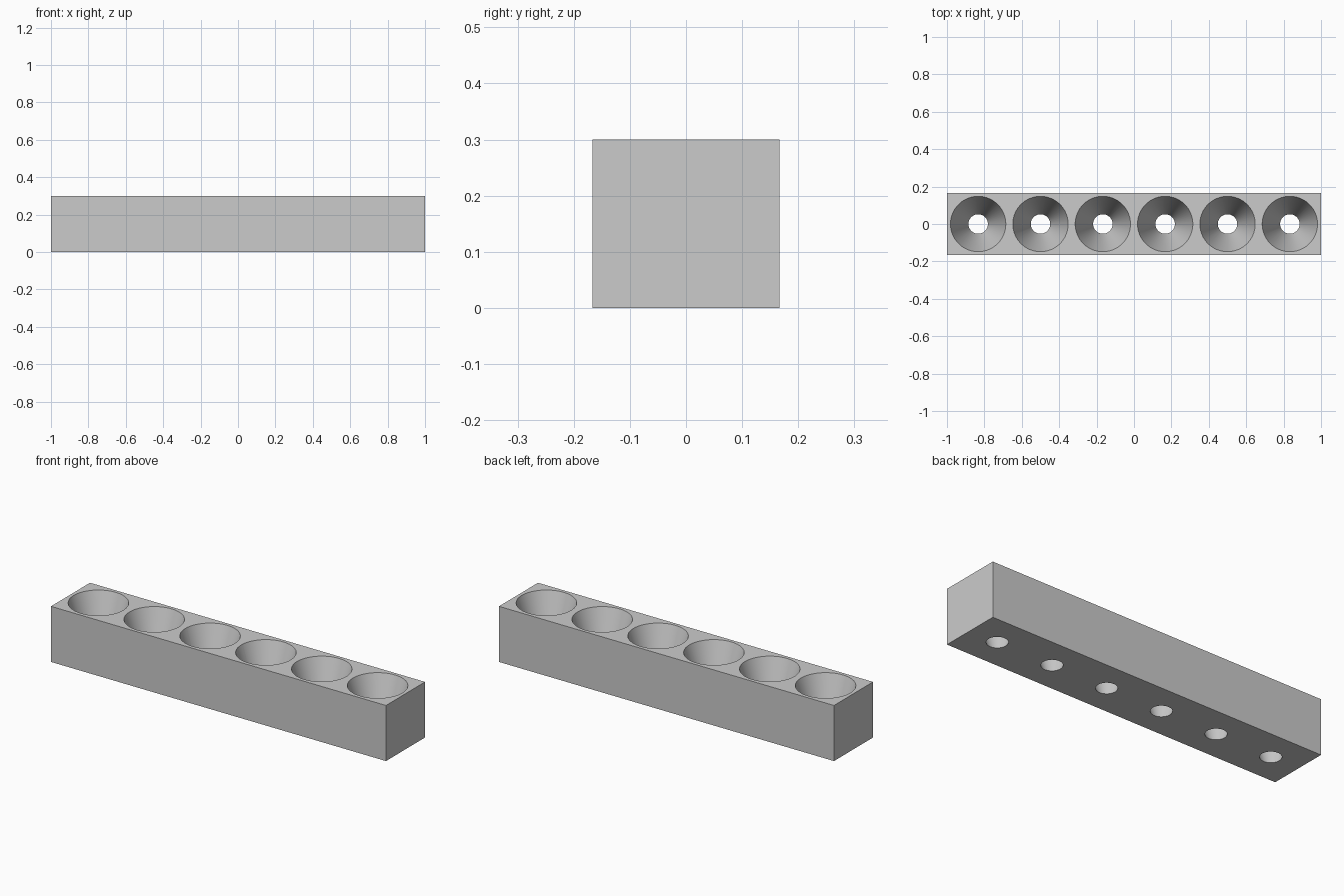
import bpy
import math

LENGTH, DEPTH, HEIGHT = 2.0, 0.333, 0.3
COUNT = 6
TOP_R, BOTTOM_R = 0.148, 0.052

cube = bpy.data.objects.get("Cube")
if cube:
    bpy.data.objects.remove(cube, do_unlink=True)

grey = bpy.data.materials.new("plain_grey")
grey.use_nodes = True
colour = (0.6, 0.6, 0.6, 1)
grey.diffuse_color = colour
grey.node_tree.nodes["Principled BSDF"].inputs["Base Color"].default_value = colour

# Solid rectangular block
bpy.ops.mesh.primitive_cube_add(size=1, location=(0, 0, HEIGHT / 2))
block = bpy.context.object
block.name = "holder_block"
block.scale = (LENGTH, DEPTH, HEIGHT)
bpy.ops.object.transform_apply(location=True, rotation=False, scale=True)
block.data.materials.append(grey)

# Tapered cutters, extended past both faces along the same slope
margin = 0.05
flare = (TOP_R - BOTTOM_R) / HEIGHT * margin
pitch = LENGTH / COUNT
cutters = []
for i in range(COUNT):
    x = (i - (COUNT - 1) / 2) * pitch
    bpy.ops.mesh.primitive_cone_add(
        vertices=64, radius1=BOTTOM_R - flare, radius2=TOP_R + flare,
        depth=HEIGHT + 2 * margin, location=(x, 0, HEIGHT / 2))
    cutter = bpy.context.object
    cutter.name = f"hole_cutter_{i + 1}"
    cutter.hide_render = True
    cutter.data.materials.append(grey)
    cutters.append(cutter)

# Cut the row of tapered sockets
bpy.ops.object.select_all(action="DESELECT")
block.select_set(True)
bpy.context.view_layer.objects.active = block
for cutter in cutters:
    cut = block.modifiers.new("socket", "BOOLEAN")
    cut.operation = "DIFFERENCE"
    cut.solver = "EXACT"
    cut.object = cutter
    bpy.ops.object.modifier_apply(modifier=cut.name)
    bpy.data.objects.remove(cutter, do_unlink=True)

bpy.ops.object.shade_smooth_by_angle(angle=math.radians(30))
